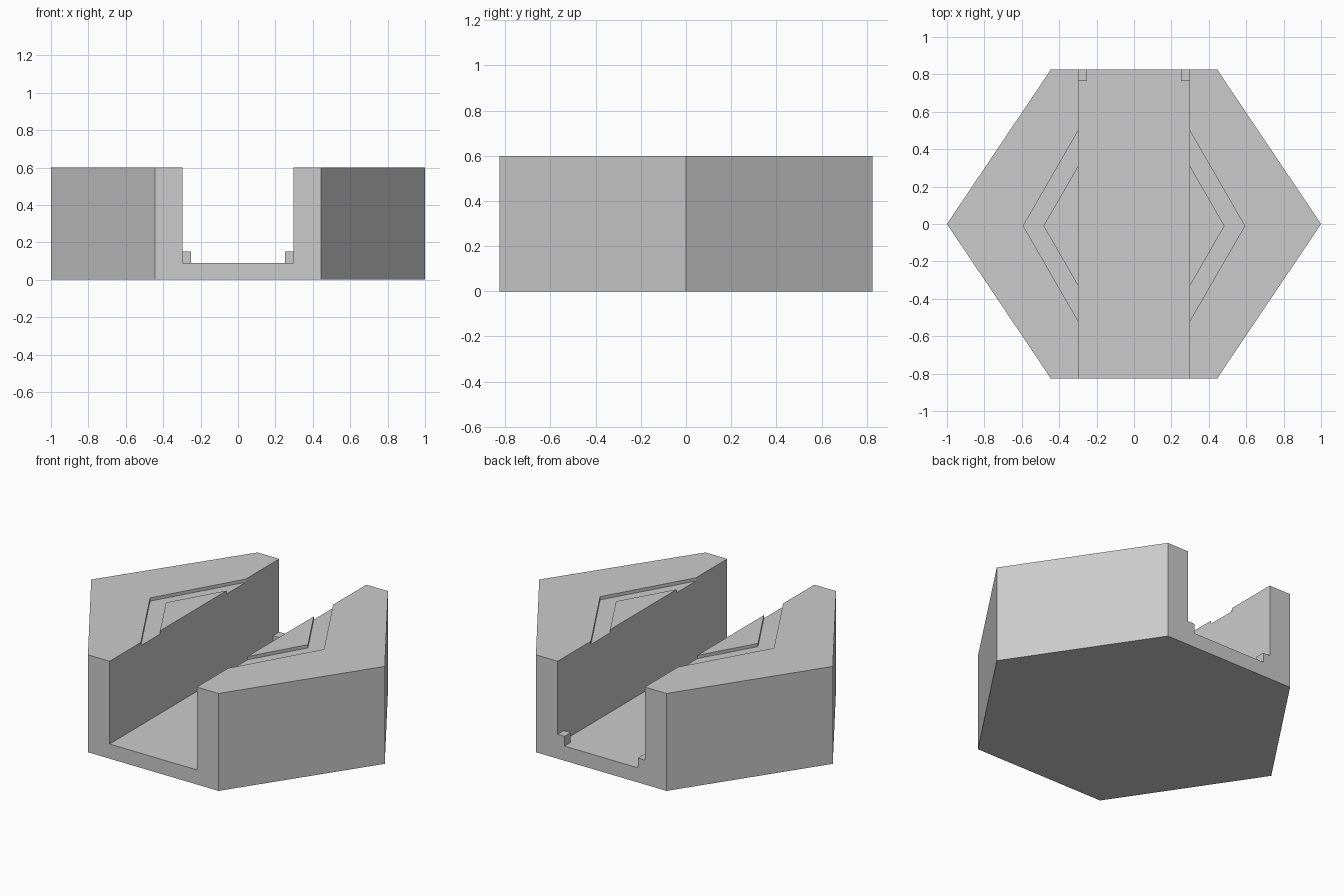
import bpy
import bmesh
from math import cos, sin, pi

cube = bpy.data.objects.get("Cube")
if cube:
    bpy.data.objects.remove(cube, do_unlink=True)

grey = bpy.data.materials.new("plain grey")
grey.use_nodes = True
grey.diffuse_color = (0.6, 0.6, 0.6, 1)
grey.node_tree.nodes["Principled BSDF"].inputs["Base Color"].default_value = (0.6, 0.6, 0.6, 1)


def prism(name, outline, bottom, top):
    """Extrude a flat outline from bottom to top."""
    bm = bmesh.new()
    face = bm.faces.new([bm.verts.new((x, y, bottom)) for x, y in outline])
    result = bmesh.ops.extrude_face_region(bm, geom=[face])
    moved = [v for v in result["geom"] if isinstance(v, bmesh.types.BMVert)]
    bmesh.ops.translate(bm, verts=moved, vec=(0, 0, top - bottom))
    bmesh.ops.recalc_face_normals(bm, faces=bm.faces)
    mesh = bpy.data.meshes.new(name)
    bm.to_mesh(mesh)
    bm.free()
    mesh.materials.append(grey)
    obj = bpy.data.objects.new(name, mesh)
    bpy.context.collection.objects.link(obj)
    return obj


def rectangle(x0, x1, y0, y1):
    return [(x0, y0), (x1, y0), (x1, y1), (x0, y1)]


def hexagon(radius, y):
    return [(radius * cos(i * pi / 3), y + radius * sin(i * pi / 3)) for i in range(6)]


def cut(target, cutter):
    """Subtract the cutter, then discard it."""
    mod = target.modifiers.new("cut", "BOOLEAN")
    mod.operation = "DIFFERENCE"
    mod.solver = "EXACT"
    mod.object = cutter
    bpy.context.view_layer.objects.active = target
    bpy.ops.object.modifier_apply(modifier=mod.name)
    bpy.data.objects.remove(cutter, do_unlink=True)


height, floor, depth = 0.6, 0.09, 0.825
half_channel, half_end = 0.297, 0.445

# Six-sided block
body = prism("body", [(1, 0), (half_end, depth), (-half_end, depth),
                      (-1, 0), (-half_end, -depth), (half_end, -depth)], 0, height)

# Shallow hexagonal groove around a raised centre
groove = prism("groove_cutter", hexagon(0.592, -0.01), height - 0.02, height + 0.1)
cut(groove, prism("island_cutter", hexagon(0.484, -0.01), height - 0.2, height + 0.2))
cut(body, groove)

# Channel running front to back
cut(body, prism("channel_cutter", rectangle(-half_channel, half_channel, -1, 1), floor, 1))

# Small stops at the back corners of the channel
for side, name in ((1, "left_stop"), (-1, "right_stop")):
    xs = sorted((side * 0.25, side * half_channel))
    prism(name, rectangle(*xs, 0.765, depth), floor, 0.15)
